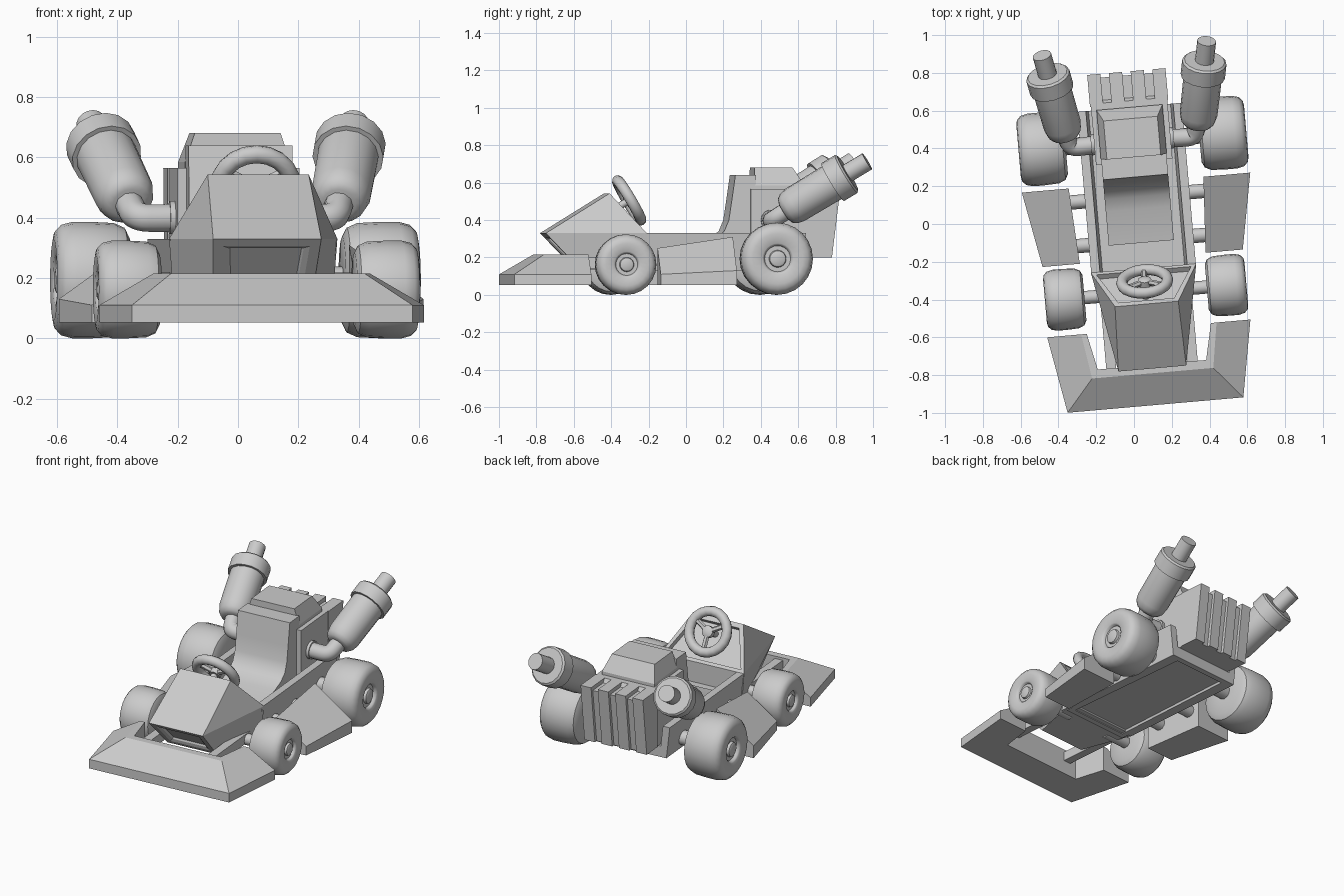
import bpy, bmesh
from math import sin, cos, pi, radians
from mathutils import Matrix, Vector

cube = bpy.data.objects.get("Cube")
if cube:
    bpy.data.objects.remove(cube, do_unlink=True)

# The whole kart is turned slightly about the vertical
PLACE = Matrix.Translation((0.03, 0, 0)) @ Matrix.Rotation(radians(5), 4, 'Z')

grey = bpy.data.materials.new("plain_grey")
grey.use_nodes = True
grey.diffuse_color = (0.6, 0.6, 0.6, 1)
grey.node_tree.nodes["Principled BSDF"].inputs["Base Color"].default_value = (0.6, 0.6, 0.6, 1)


def finish(name, bm, smooth=False):
    bmesh.ops.recalc_face_normals(bm, faces=bm.faces)
    me = bpy.data.meshes.new(name)
    bm.to_mesh(me)
    bm.free()
    me.materials.append(grey)
    if smooth:
        me.shade_smooth()
        me.set_sharp_from_angle(angle=radians(38))
    ob = bpy.data.objects.new(name, me)
    bpy.context.collection.objects.link(ob)
    ob.matrix_world = PLACE
    return ob


def loft(rings):
    """Skin a list of equal-length point rings and cap both ends."""
    bm = bmesh.new()
    rows = [[bm.verts.new(p) for p in ring] for ring in rings]
    n = len(rows[0])
    for a, b in zip(rows, rows[1:]):
        for i in range(n):
            j = (i + 1) % n
            bm.faces.new((a[i], a[j], b[j], b[i]))
    bm.faces.new(rows[0])
    bm.faces.new(rows[-1])
    bmesh.ops.remove_doubles(bm, verts=bm.verts, dist=1e-5)
    bmesh.ops.recalc_face_normals(bm, faces=bm.faces)
    bm.normal_update()
    return bm


def prism(name, profile, u0, u1, smooth=False):
    """Side profile (y, z) extruded across the width."""
    return finish(name, loft([[(u, y, z) for y, z in profile] for u in (u0, u1)]), smooth)


def lathe(name, profile, start, direction, seg=20):
    """Profile (distance along axis, radius) spun about an axis."""
    q = Vector(direction).to_track_quat('Z', 'Y')
    rings = []
    for a, r in profile:
        rings.append([Vector(start) + q @ Vector((r * cos(2 * pi * i / seg), r * sin(2 * pi * i / seg), a))
                      for i in range(seg)])
    return finish(name, loft(rings), True)


def rect(x, y0, y1, z, x1=None):
    """Horizontal ring; x is the half width at y0 and x1 at y1."""
    x1 = x if x1 is None else x1
    return [(-x, y0, z), (x, y0, z), (x1, y1, z), (-x1, y1, z)]


# Front bumper: one cross-section swept round the corners
def bumper_section(s, outer, ridge, inner):
    pts = [(*outer, 0.052), (*outer, 0.11), (*ridge, 0.215), (*inner, 0.215), (*inner, 0.052)]
    return [(s * x, y, z) for x, y, z in pts]

end = ((0.54, -0.555), (0.36, -0.555), (0.33, -0.555))
corner = ((0.467, -0.962), (0.322, -0.793), (0.288, -0.748))
finish("front_bumper", loft([bumper_section(-1, *end), bumper_section(-1, *corner),
                             bumper_section(1, *corner), bumper_section(1, *end)]))

# Nose with a framed front grille and a shallow dashboard recess
nose = loft([rect(0.165, -0.58, -0.235, 0.135, 0.265), rect(0.18, -0.768, -0.235, 0.33, 0.28),
             rect(0.168, -0.425, -0.425, 0.543)])
dash = [f for f in nose.faces if f.normal.y > 0.3 and f.normal.z > 0.2]
bmesh.ops.inset_individual(nose, faces=dash, thickness=0.035, depth=0)
bmesh.ops.inset_individual(nose, faces=dash, thickness=0.004, depth=-0.03)
front = [f for f in nose.faces if f.normal.y < -0.5 and f.normal.z < -0.2]
bmesh.ops.inset_individual(nose, faces=front, thickness=0.05, depth=0)
bmesh.ops.inset_individual(nose, faces=front, thickness=0.025, depth=-0.01)
bmesh.ops.inset_individual(nose, faces=front, thickness=0.008, depth=-0.01)
finish("nose", nose)

# Floor pan with a recessed underside panel
floor = loft([rect(0.235, -0.3, 0.62, 0.13, 0.22), rect(0.25, -0.3, 0.62, 0.2, 0.235)])
under = [f for f in floor.faces if f.normal.z < -0.9]
bmesh.ops.inset_individual(floor, faces=under, thickness=0.05, depth=0)
bmesh.ops.inset_individual(floor, faces=under, thickness=0.005, depth=-0.015)
finish("floor_pan", floor)

# Seat
prism("seat", [(-0.1, 0.18), (-0.1, 0.25), (0.08, 0.28), (0.145, 0.305), (0.19, 0.34),
               (0.215, 0.4), (0.23, 0.5), (0.25, 0.64), (0.36, 0.64), (0.36, 0.18)],
      -0.173, 0.173, True)

# Rear housing, engine cover and cooling ribs
prism("rear_housing", [(0.33, 0.2), (0.33, 0.565), (0.655, 0.565), (0.67, 0.54),
                       (0.79, 0.54), (0.745, 0.2)], -0.203, 0.203)
finish("engine_cover", loft([rect(0.175, 0.355, 0.62, 0.56), rect(0.175, 0.355, 0.62, 0.585),
                             rect(0.143, 0.355, 0.56, 0.68)]))
for i in range(4):
    mid = -0.173 + i * 0.1153
    prism(f"cooling_rib_{i + 1}", [(0.64, 0.2), (0.64, 0.565), (0.81, 0.565), (0.765, 0.2)],
          mid - 0.035, mid + 0.035)

# Steering wheel, spokes, hub and column
axis = Vector((0, 0.862, 0.506))
hub = Vector((0, -0.305, 0.505))
tilt = Matrix.Translation(hub) @ Matrix.Rotation(radians(-59.6), 4, 'X')
bpy.ops.mesh.primitive_torus_add(major_radius=0.122, minor_radius=0.03,
                                 major_segments=20, minor_segments=10)
rim = bpy.context.object
rim.name = "steering_wheel_rim"
rim.data.materials.append(grey)
rim.data.shade_smooth()
rim.matrix_world = PLACE @ tilt
lathe("steering_hub", [(-0.02, 0.035), (0.012, 0.035), (0.02, 0.02)], hub, axis, 12)
lathe("steering_column", [(-0.18, 0.02), (0, 0.02)], hub, axis, 10)
for i in range(3):
    a = radians(90 + 120 * i)
    lathe(f"steering_spoke_{i + 1}", [(0, 0.016), (0.12, 0.016)], hub,
          tilt.to_3x3() @ Vector((cos(a), sin(a), 0)), 6)


def wheel(name, s, u, v, r, w):
    tyre = [(-0.5, 0.3), (-0.5, 0.74), (-0.44, 0.9), (-0.3, 0.98), (0, 1), (0.25, 1), (0.4, 0.95),
            (0.48, 0.84), (0.5, 0.7), (0.48, 0.43), (0.46, 0.39), (0.4, 0.36), (0.4, 0.24),
            (0.46, 0.22), (0.48, 0.17)]
    lathe(name, [(a * w, b * r) for a, b in tyre], (s * u, v, r), (s, 0, 0), 24)


for s, side in ((1, "left"), (-1, "right")):
    # Wheels and axles
    wheel(f"front_wheel_{side}", s, 0.43, -0.363, 0.162, 0.21)
    wheel(f"rear_wheel_{side}", s, 0.48, 0.441, 0.193, 0.25)
    lathe(f"front_axle_{side}", [(0, 0.035), (0.25, 0.035)], (s * 0.15, -0.363, 0.162), (s, 0, 0), 12)
    lathe(f"rear_axle_{side}", [(0, 0.045), (0.25, 0.045)], (s * 0.18, 0.441, 0.193), (s, 0, 0), 12)

    # Cockpit side wall
    finish(f"side_wall_{side}", loft([
        [(s * 0.278, y, 0.33), (s * 0.232, y, 0.33), (s * 0.21, y, 0.13), (s * 0.255, y, 0.13)]
        for y in (-0.25, 0.62)]))

    # Bar from the floor to the front bumper
    prism(f"front_rail_{side}", [(-0.77, 0.14), (-0.77, 0.2), (-0.25, 0.2), (-0.25, 0.14)],
          s * 0.19, s * 0.243)

    # Side pod and its two mounting rods
    finish(f"side_pod_{side}", loft([
        [(s * 0.334, -0.182, 0.052), (s * 0.334, -0.182, 0.25),
         (s * 0.532, -0.182, 0.11), (s * 0.532, -0.182, 0.052)],
        [(s * 0.358, 0.22, 0.052), (s * 0.358, 0.22, 0.31),
         (s * 0.607, 0.22, 0.13), (s * 0.607, 0.22, 0.052)]]))
    for i, v in enumerate((-0.088, 0.145)):
        lathe(f"pod_rod_{side}_{i + 1}", [(0, 0.038), (0.16, 0.038)], (s * 0.22, v, 0.18), (s, 0, 0), 12)

    # Exhaust: flange, bent pipe, silencer with collar, and tip
    lathe(f"exhaust_flange_{side}", [(0, 0.056), (0.025, 0.056)], (s * 0.195, 0.44, 0.4), (s, 0, 0), 14)
    curve = bpy.data.curves.new(f"exhaust_pipe_{side}", 'CURVE')
    curve.dimensions = '3D'
    curve.bevel_depth = 0.048
    curve.bevel_resolution = 3
    path = curve.splines.new('NURBS')
    points = [(0.18, 0.44, 0.4), (0.25, 0.435, 0.398), (0.33, 0.435, 0.4), (0.35, 0.5, 0.445), (0.37, 0.6, 0.505)]
    path.points.add(len(points) - 1)
    for p, (x, y, z) in zip(path.points, points):
        p.co = (s * x, y, z, 1)
    path.order_u = 3
    path.use_endpoint_u = True
    curve.materials.append(grey)
    pipe = bpy.data.objects.new(curve.name, curve)
    bpy.context.collection.objects.link(pipe)
    pipe.matrix_world = PLACE
    lathe(f"exhaust_silencer_{side}",
          [(0, 0.055), (0.008, 0.075), (0.03, 0.091), (0.07, 0.1), (0.305, 0.102), (0.305, 0.118),
           (0.39, 0.118), (0.4, 0.107), (0.4, 0.05), (0.522, 0.05)],
          (s * 0.35, 0.495, 0.446), (s * 0.2, 1, 0.61), 16)
